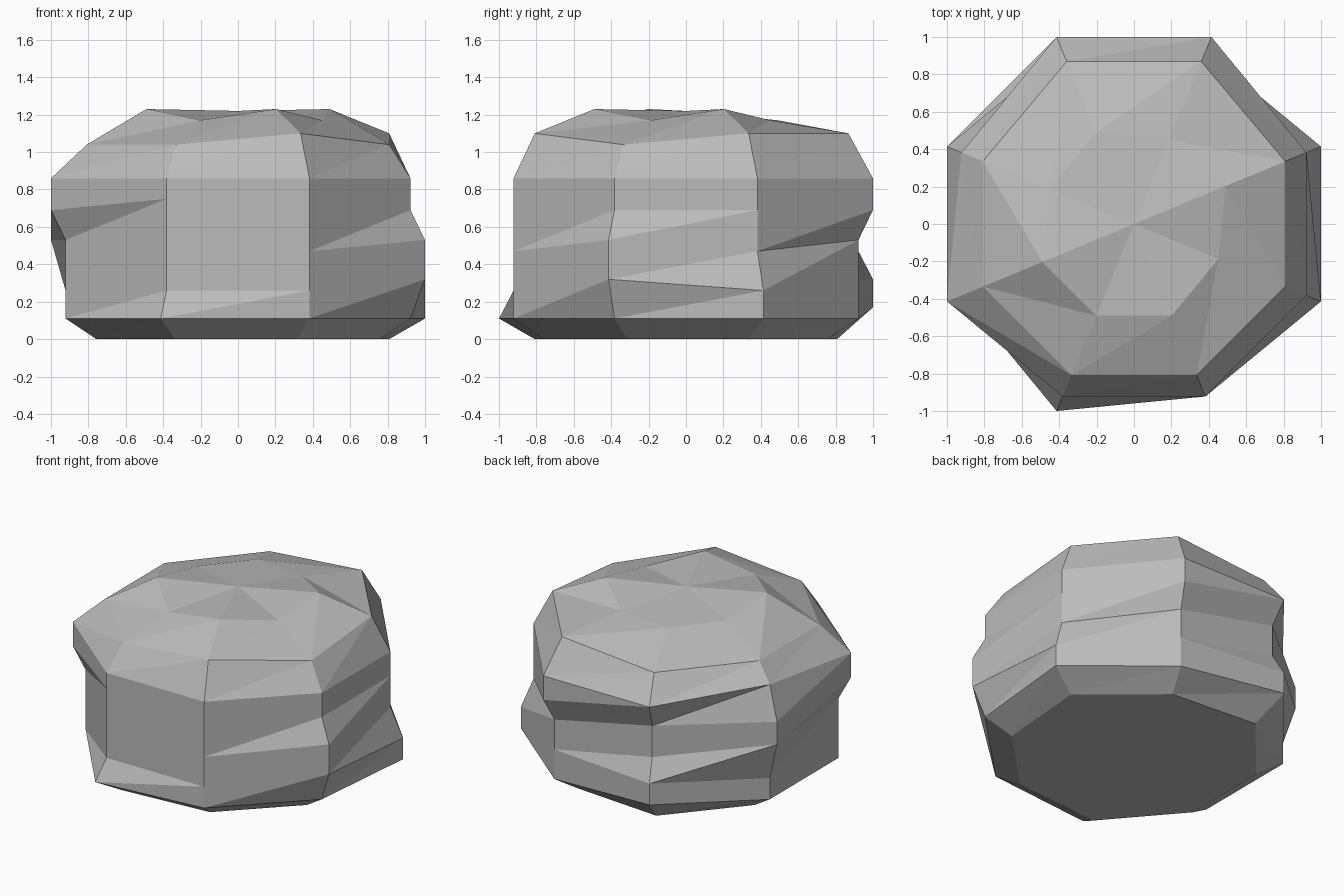
import bpy
import bmesh
import math

cube = bpy.data.objects.get("Cube")
if cube:
    bpy.data.objects.remove(cube, do_unlink=True)

# One flat stone colour
stone = bpy.data.materials.new("stone_grey")
stone.use_nodes = True
stone_colour = (0.5, 0.5, 0.5, 1.0)
stone.diffuse_color = stone_colour
stone.node_tree.nodes["Principled BSDF"].inputs["Base Color"].default_value = stone_colour

# Eight upright corners, anticlockwise from the front at -x
CORNERS = "ABCDEFGH"
LIFT = 0.06

# Each ring: height, inner radius, outer radius, corners pushed out, corners lifted
RINGS = [
    (0.00, 0.82, 0.875, "BEG", ""),
    (0.11, 0.998, 1.082, "BEG", "G"),
    (0.26, 0.998, 1.082, "DEG", "ADFG"),
    (0.47, 0.998, 1.082, "DH", "ABDFH"),
    (0.69, 0.998, 1.082, "AFH", "B"),
    (0.86, 0.998, 1.082, "AFG", "H"),
    (1.04, 0.875, 0.94, "FG", "CEF"),
    (1.17, 0.488, 0.53, "ABCEG", "ACE"),
]
CROWN_HEIGHT = 1.22


def add_ring(bm, height, inner, outer, pushed, lifted):
    ring = []
    for i, corner in enumerate(CORNERS):
        angle = math.radians(202.5 + 45 * i)
        radius = outer if corner in pushed else inner
        z = height + (LIFT if corner in lifted else 0)
        ring.append(bm.verts.new((radius * math.cos(angle), radius * math.sin(angle), z)))
    return ring


# Boulder: stacked uneven rings joined by triangles
bm = bmesh.new()
rings = [add_ring(bm, *spec) for spec in RINGS]
count = len(CORNERS)
for low, high in zip(rings, rings[1:]):
    for i in range(count):
        j = (i + 1) % count
        bm.faces.new((low[i], low[j], high[j]))
        bm.faces.new((low[i], high[j], high[i]))

# Flat base and faceted crown
bm.faces.new(list(reversed(rings[0])))
crown = bm.verts.new((0, 0, CROWN_HEIGHT))
for i in range(count):
    bm.faces.new((rings[-1][i], rings[-1][(i + 1) % count], crown))

mesh = bpy.data.meshes.new("boulder")
bm.to_mesh(mesh)
bm.free()
mesh.materials.append(stone)
boulder = bpy.data.objects.new("boulder", mesh)
bpy.context.collection.objects.link(boulder)
